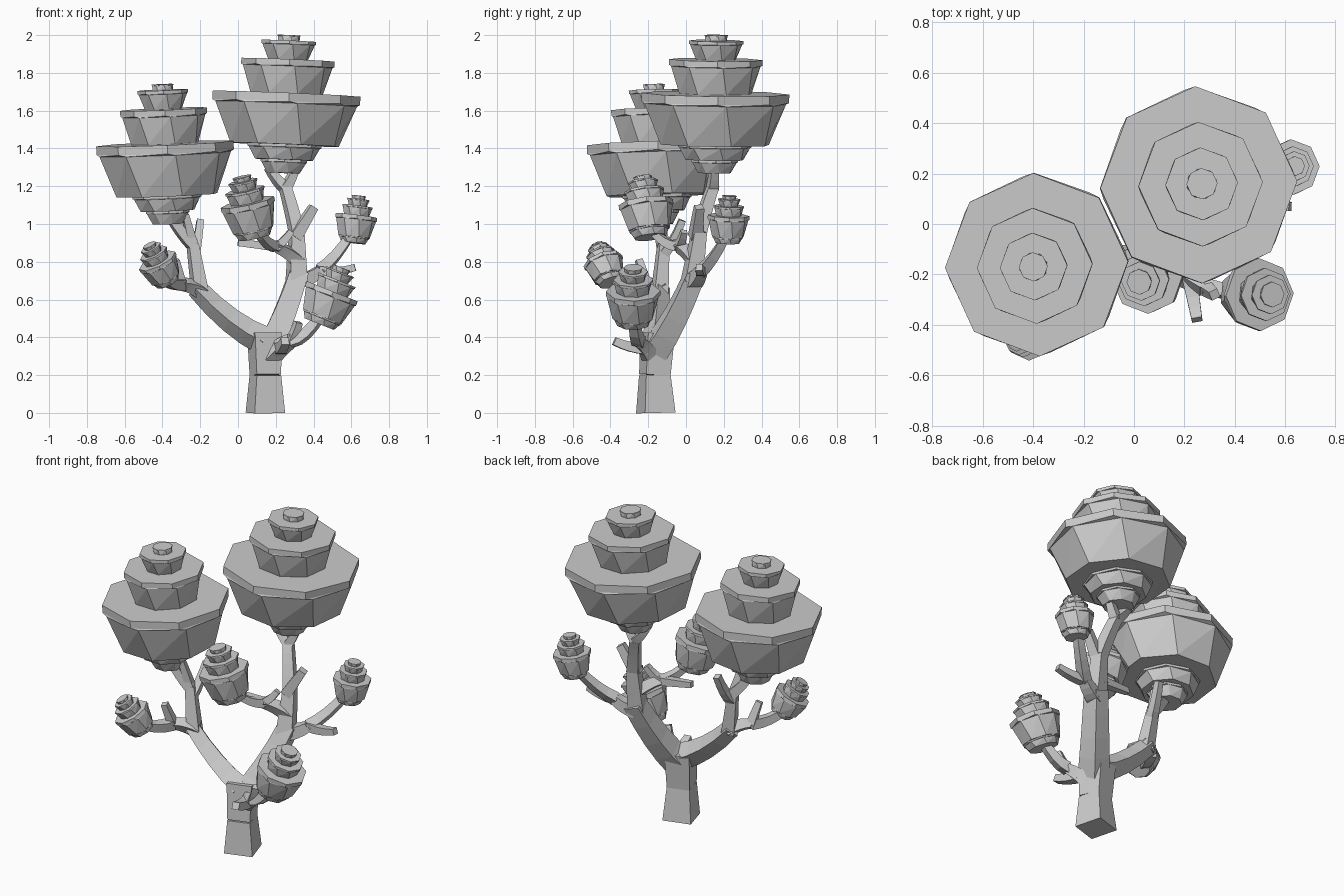
import bpy, bmesh
from math import cos, sin, pi, radians
from mathutils import Vector

if "Cube" in bpy.data.objects:
    bpy.data.objects.remove(bpy.data.objects["Cube"])

grey = bpy.data.materials.new("plain_grey")
grey.use_nodes = True
grey.diffuse_color = (.6, .6, .6, 1)
grey.node_tree.nodes["Principled BSDF"].inputs["Base Color"].default_value = grey.diffuse_color


def loft(name, rings):
    """Skin a list of equal point rings, cap both ends, leave it flat shaded."""
    bm = bmesh.new()
    loops = [[bm.verts.new(point) for point in ring] for ring in rings]
    for lower, upper in zip(loops, loops[1:]):
        for i in range(len(lower)):
            bm.faces.new((lower[i - 1], lower[i], upper[i], upper[i - 1]))
    bm.faces.new(loops[0][::-1])
    bm.faces.new(loops[-1])
    bmesh.ops.recalc_face_normals(bm, faces=bm.faces)
    quads = [face for face in bm.faces if len(face.verts) == 4]
    bmesh.ops.triangulate(bm, faces=quads)
    mesh = bpy.data.meshes.new(name)
    bm.to_mesh(mesh)
    bm.free()
    mesh.materials.append(grey)
    bpy.context.collection.objects.link(bpy.data.objects.new(name, mesh))


def limb(name, start, end, thick, taper=.7, lift=0):
    """Square limb, bowed up or down by lift, narrowing from thick to thick * taper."""
    start, end = Vector(start), Vector(end)
    bow = (start + end) / 2 + Vector((0, 0, lift * 2))
    steps = 4
    side = Vector((1, .3, 0)) if abs((end - start).normalized().x) < .8 else Vector((0, 1, 0))
    rings = []
    for step in range(steps + 1):
        t = step / steps
        centre = start.lerp(bow, t).lerp(bow.lerp(end, t), t)
        along = (bow - start).lerp(end - bow, t).normalized()
        side = (side - along * side.dot(along)).normalized()
        other = along.cross(side)
        half = thick * (1 - t + taper * t)
        corners = (-side - other, side - other, side + other, other - side)
        rings.append([centre + corner * half for corner in corners])
    loft(name, rings)


# Foliage tiers from the bottom up: foot radius, rim radius, height
BIG = [(.09, .12, .07), (.16, .19, .08), (.3, .38, .27),
       (.2, .24, .18), (.11, .14, .1), (.06, .06, .03)]
SMALL = [(.23, .27, .09), (.3, .37, .31), (.24, .27, .14), (.17, .2, .1), (.12, .13, .05)]


def crown(name, base, top, width, tiers):
    """Eight sided stepped crown; each tier flares upward to a thin lip."""
    base, axis = Vector(base), Vector(top) - Vector(base)
    turn = Vector((0, 0, 1)).rotation_difference(axis).to_matrix()
    stretch = axis.length / sum(height for foot, rim, height in tiers)
    rings = []

    def add_ring(radius, level, twist):
        angles = [radians(twist + 2) + i * pi / 4 for i in range(8)]
        flat = [Vector((cos(a) * radius * width, sin(a) * radius * width, level * stretch)) for a in angles]
        rings.append([base + turn @ point for point in flat])

    floor = 0
    for foot, rim, height in tiers:
        ceiling = floor + height
        add_ring(foot, floor, twist=15)
        add_ring(rim, ceiling - height / 5, twist=7)
        add_ring(rim * 1.03, ceiling - height / 6, twist=0)
        add_ring(rim * 1.03, ceiling, twist=0)
        floor = ceiling
    loft(name, rings)


# Crowns
crown("tall_crown", base=(.24, .15, 1.27), top=(.27, .16, 2), width=1, tiers=BIG)
crown("wide_crown", base=(-.37, -.15, 1), top=(-.4, -.17, 1.74), width=.93, tiers=BIG)
crown("middle_crown", base=(.09, -.19, .93), top=(.02, -.23, 1.25), width=.38, tiers=SMALL)
crown("upper_small_crown", base=(.61, .22, .9), top=(.64, .23, 1.15), width=.29, tiers=SMALL)
crown("lower_crown", base=(.43, -.28, .47), top=(.55, -.28, .77), width=.38, tiers=SMALL)
crown("outer_small_crown", base=(-.37, -.4, .69), top=(-.47, -.47, .89), width=.28, tiers=SMALL)

# Joints shared by neighbouring limbs
waist = (.145, -.165, .2)
trunk_top = (.14, -.15, .42)
elbow = (.32, .05, .74)
shoulder = (.31, .07, .96)
tall_fork = (.25, .14, 1.19)
middle_fork = (.2, -.04, .88)
upper_fork = (.43, .08, .75)
lower_fork = (.28, -.25, .38)
side_fork = (-.22, -.14, .66)
wide_fork = (-.24, -.12, .89)
outer_fork = (-.3, -.21, .68)

# Trunk flares at the foot and swells again under the fork
limb("trunk_foot", (.145, -.16, 0), waist, thick=.084, taper=.8)
limb("trunk_neck", waist, trunk_top, thick=.067, taper=1.1)

# Main limb up to the tall crown
limb("main_limb", (.16, -.16, .34), elbow, thick=.065, taper=.75, lift=-.03)
limb("main_limb_upper", (.31, .03, .69), shoulder, thick=.048, taper=.7)
limb("main_limb_tip", shoulder, tall_fork, thick=.034, taper=.8, lift=.01)
limb("tall_fork_inner", tall_fork, (.16, .14, 1.3), thick=.027, lift=-.01)
limb("tall_fork_outer", tall_fork, (.31, .15, 1.31), thick=.027, lift=-.01)
limb("tall_stub", (.3, .05, .93), (.4, .07, 1.09), thick=.032)

# Limb to the middle crown, with stubs
limb("middle_limb", (.32, .05, .8), middle_fork, thick=.035, lift=.01)
limb("middle_tip", middle_fork, (.1, -.18, .97), thick=.026, lift=-.02)
limb("middle_stub_side", middle_fork, (0, -.06, .9), thick=.024)
limb("middle_stub_up", middle_fork, (.28, -.01, .96), thick=.024, lift=-.01)

# Limb to the upper small crown, with stub
limb("upper_limb", (.32, .04, .7), upper_fork, thick=.04, lift=-.01)
limb("upper_tip", upper_fork, (.6, .22, .95), thick=.03, lift=-.02)
limb("upper_stub", upper_fork, (.62, .07, .77), thick=.026, lift=-.01)

# Limb to the lower crown, with stubs
limb("lower_limb", (.17, -.18, .29), lower_fork, thick=.042, lift=.01)
limb("lower_tip", lower_fork, (.44, -.28, .52), thick=.031, lift=-.03)
limb("lower_stub_front", (.22, -.21, .34), (.25, -.38, .38), thick=.03, lift=-.01)
limb("lower_stub_up", lower_fork, (.32, -.28, .48), thick=.026, lift=-.01)

# Side limb up to the wide crown
limb("side_limb", (.14, -.16, .38), side_fork, thick=.055, taper=.7, lift=-.03)
limb("side_limb_upper", (-.2, -.14, .63), wide_fork, thick=.038, taper=.7)
limb("wide_tip", wide_fork, (-.36, -.15, 1.04), thick=.03, lift=-.01)
limb("wide_tip_inner", wide_fork, (-.28, -.15, 1.05), thick=.024)
limb("wide_stub", (-.23, -.12, .84), (-.2, -.02, 1.02), thick=.026, lift=-.02)

# Limb to the outer small crown, with stub
limb("outer_limb", (-.19, -.13, .64), outer_fork, thick=.036, lift=.01)
limb("outer_tip", outer_fork, (-.41, -.41, .73), thick=.03, lift=-.02)
limb("outer_stub", outer_fork, (-.33, -.25, .81), thick=.025)
